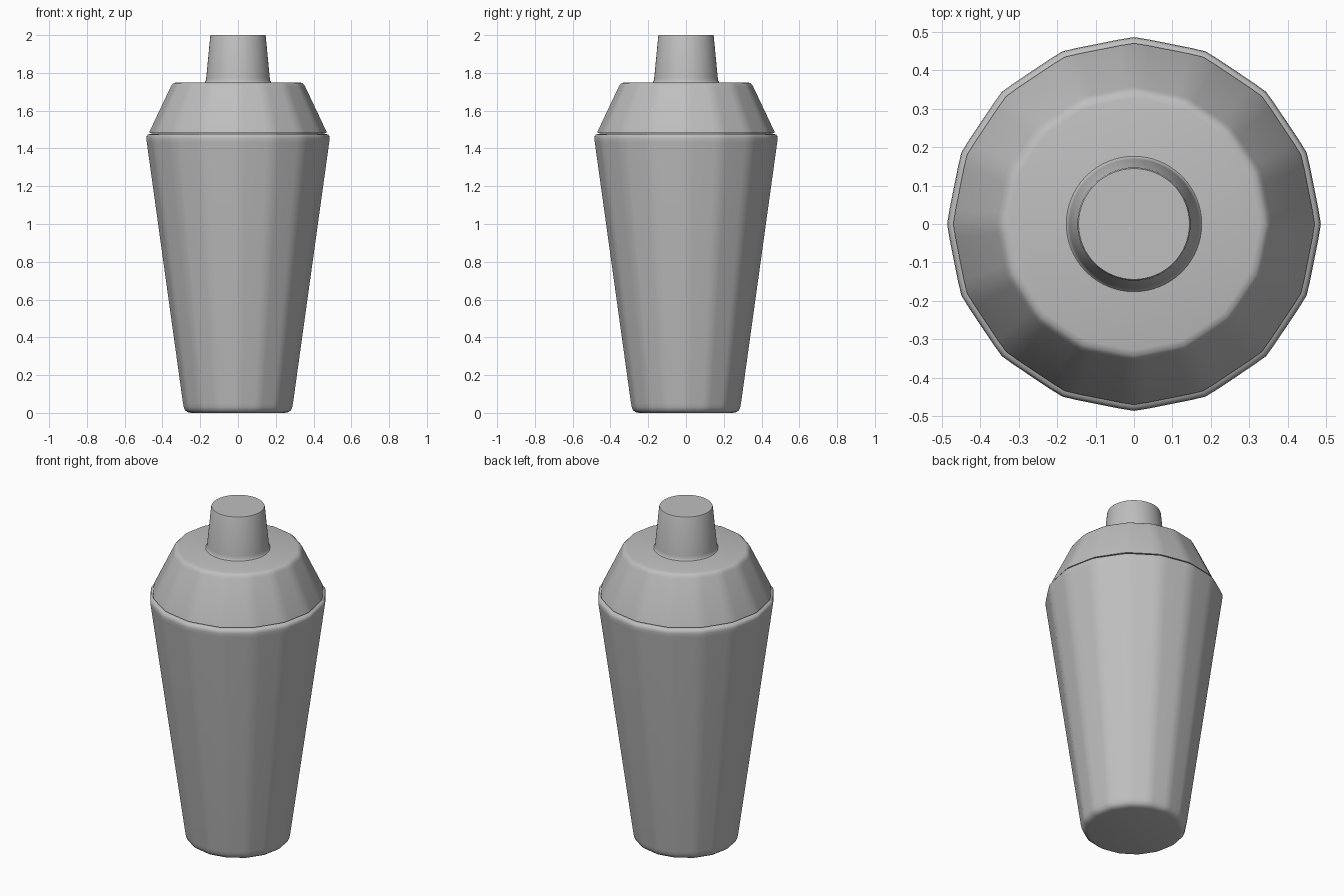
import bpy, bmesh, math

if "Cube" in bpy.data.objects:
    bpy.data.objects.remove(bpy.data.objects["Cube"])

metal = bpy.data.materials.new("grey metal")
metal.diffuse_color = (0.52, 0.52, 0.52, 1)
metal.use_nodes = True
metal.node_tree.nodes["Principled BSDF"].inputs["Base Color"].default_value = metal.diffuse_color


def softened_ring(sides=16, spread=math.radians(4.5)):
    """Unit polygon with corners on the axes, each corner slightly rounded."""
    pts = []
    half = math.pi / sides
    for i in range(sides):
        a = 2 * math.pi * i / sides
        for d in (-spread, 0, spread):
            # radius of the straight polygon side at this angle
            r = math.cos(half) / math.cos(half - abs(d)) if d else 0.997
            pts.append((r * math.cos(a + d), r * math.sin(a + d)))
    return pts


def round_ring(sides=64):
    return [(math.cos(2 * math.pi * i / sides), math.sin(2 * math.pi * i / sides))
            for i in range(sides)]


def loft(name, ring, profile):
    """Stack scaled rings along a (radius, height) profile and cap both ends."""
    bm = bmesh.new()
    loops = [[bm.verts.new((x * r, y * r, z)) for x, y in ring] for r, z in profile]
    n = len(ring)
    for a, b in zip(loops, loops[1:]):
        for i in range(n):
            j = (i + 1) % n
            bm.faces.new((a[i], a[j], b[j], b[i]))
    bm.faces.new(loops[0][::-1])
    bm.faces.new(loops[-1])
    bmesh.ops.recalc_face_normals(bm, faces=bm.faces)
    me = bpy.data.meshes.new(name)
    bm.to_mesh(me)
    bm.free()
    me.materials.append(metal)
    ob = bpy.data.objects.new(name, me)
    bpy.context.collection.objects.link(ob)
    bpy.ops.object.select_all(action='DESELECT')
    ob.select_set(True)
    bpy.context.view_layer.objects.active = ob
    bpy.ops.object.shade_smooth_by_angle(angle=math.radians(35))
    return ob


# Tapered cup with rounded foot and rim
loft("shaker_body", softened_ring(), [
    (0.25, 0.0), (0.268, 0.004), (0.281, 0.014), (0.288, 0.03), (0.292, 0.05),
    (0.484, 1.43), (0.487, 1.452), (0.485, 1.465), (0.479, 1.473), (0.468, 1.477)])

# Recessed seam between cup and lid
loft("seam", softened_ring(), [(0.459, 1.47), (0.459, 1.49)])

# Sloping shoulder lid
loft("shoulder_lid", softened_ring(), [
    (0.471, 1.483), (0.469, 1.491), (0.358, 1.725), (0.351, 1.738),
    (0.342, 1.746), (0.328, 1.75)])

# Small round cap with a flared base
loft("top_cap", round_ring(), [
    (0.178, 1.748), (0.174, 1.752), (0.170, 1.76), (0.168, 1.775),
    (0.147, 1.993), (0.144, 2.0)])
